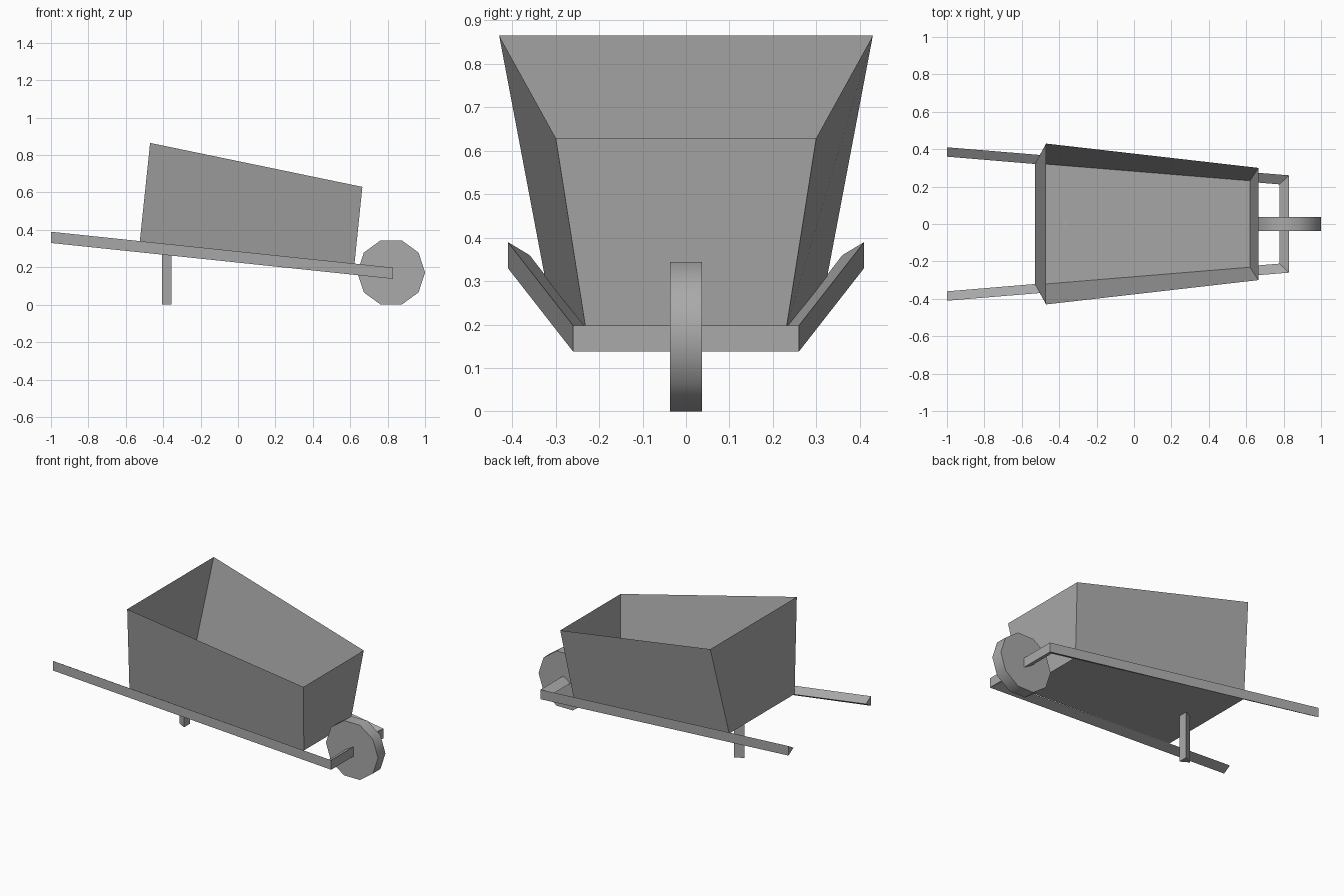
import bpy, bmesh, math
from mathutils import Matrix

if "Cube" in bpy.data.objects:
    bpy.data.objects.remove(bpy.data.objects["Cube"])

grey = bpy.data.materials.new("plain grey")
grey.diffuse_color = (0.4, 0.4, 0.4, 1)
grey.use_nodes = True
grey.node_tree.nodes["Principled BSDF"].inputs["Base Color"].default_value = grey.diffuse_color


def add_part(name, bm):
    bmesh.ops.recalc_face_normals(bm, faces=bm.faces)
    mesh = bpy.data.meshes.new(name)
    bm.to_mesh(mesh)
    bm.free()
    mesh.materials.append(grey)
    ob = bpy.data.objects.new(name, mesh)
    bpy.context.collection.objects.link(ob)
    return ob


def sweep(name, rings):
    """Skin matching rings of points and cap both ends."""
    bm = bmesh.new()
    loops = [[bm.verts.new(p) for p in ring] for ring in rings]
    n = len(loops[0])
    for a, b in zip(loops, loops[1:]):
        for i in range(n):
            j = (i + 1) % n
            bm.faces.new((a[i], a[j], b[j], b[i]))
    bm.faces.new(loops[0])
    bm.faces.new(loops[-1])
    return add_part(name, bm)


# Handles and front crossbar: one mitred U of triangular bar
def bar_ring(x_out, x_in, y_out, y_in, z, side):
    return [(x_out, side * y_out, z + 0.03),
            (x_out, side * y_out, z - 0.03),
            (x_in, side * y_in, z)]


grip = (-1.0, -1.0, 0.41, 0.36, 0.36)
corner = (0.83, 0.777, 0.26, 0.212, 0.168)
sweep("handle_frame", [bar_ring(*grip, -1), bar_ring(*corner, -1),
                       bar_ring(*corner, 1), bar_ring(*grip, 1)])

# Tray: open thin shell, flared and sloping down to the front
bm = bmesh.new()


def tray_ring(rear, front):
    pts = [(rear, -1), (front, -1), (front, 1), (rear, 1)]
    return [bm.verts.new((x, s * y, z)) for (x, y, z), s in pts]


low = tray_ring((-0.528, 0.325, 0.31), (0.62, 0.231, 0.192))
high = tray_ring((-0.47, 0.43, 0.865), (0.665, 0.30, 0.63))
bm.faces.new(low)
for i in range(4):
    j = (i + 1) % 4
    bm.faces.new((low[i], low[j], high[j], high[i]))
add_part("tray", bm)

# Single triangular leg under the tray
tri = [(-0.355, -0.03), (-0.355, 0.03), (-0.406, 0.0)]
sweep("leg", [[(x, y, z) for x, y in tri] for z in (0.0, 0.295)])

# Ten-sided wheel
bm = bmesh.new()
bmesh.ops.create_cone(bm, cap_ends=True, segments=10, radius1=0.181,
                      radius2=0.181, depth=0.074)
bmesh.ops.rotate(bm, verts=bm.verts, matrix=Matrix.Rotation(math.pi / 2, 3, 'X'))
# turn so that a flat rests on the ground
v = max(bm.verts, key=lambda p: p.co.x)
bmesh.ops.rotate(bm, verts=bm.verts,
                 matrix=Matrix.Rotation(math.atan2(v.co.z, v.co.x), 3, 'Y'))
bmesh.ops.translate(bm, verts=bm.verts, vec=(0.819, 0, 0.1723))
wheel = add_part("wheel", bm)
bpy.context.view_layer.objects.active = wheel
wheel.select_set(True)
bpy.ops.object.shade_smooth_by_angle(angle=math.radians(40))
